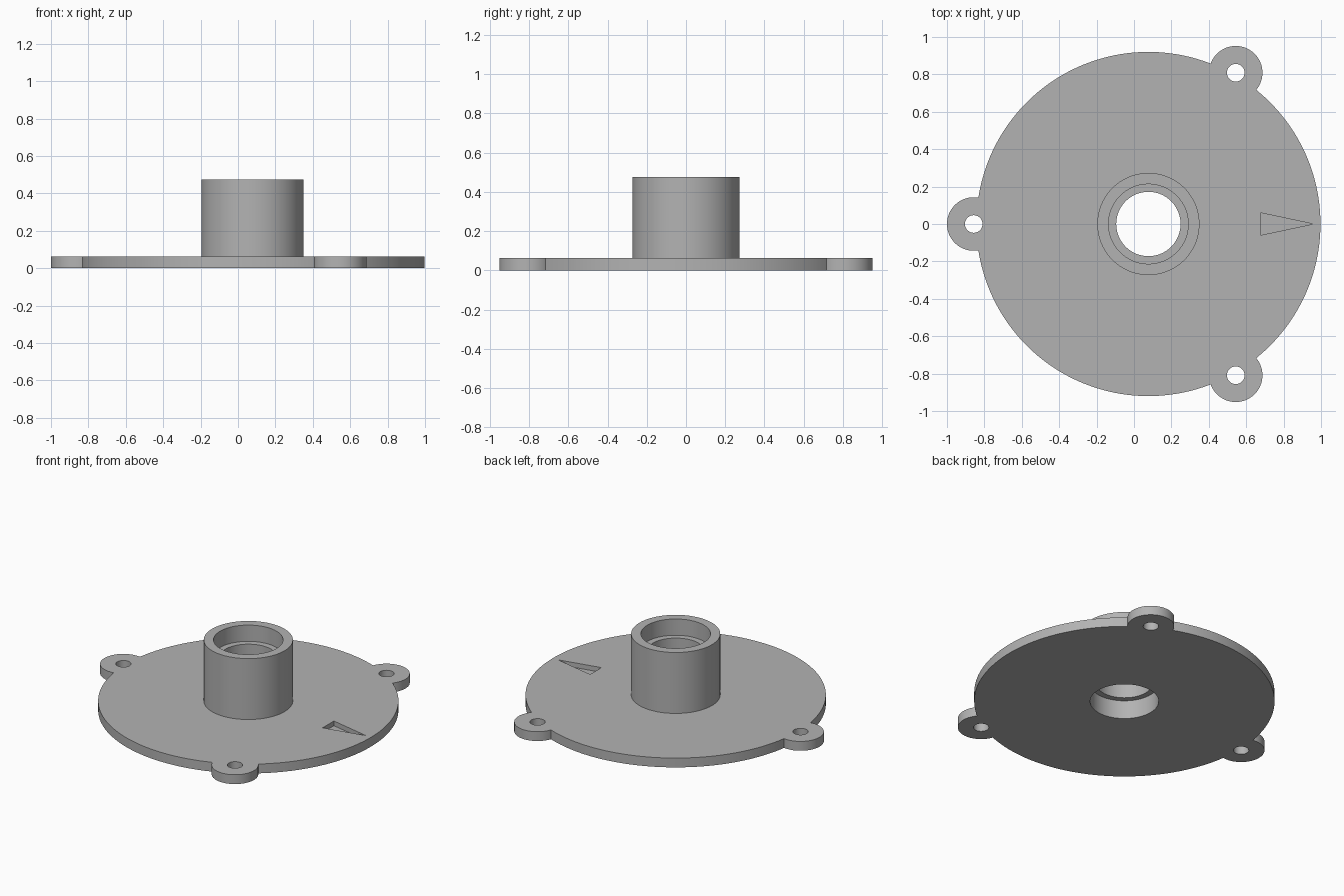
import bpy, bmesh
from math import radians, cos, sin

CX = 0.077          # axis of the disc and hub
PLATE_H = 0.063
TOP = 0.475
EAR_DIST = 0.934

if "Cube" in bpy.data.objects:
    bpy.data.objects.remove(bpy.data.objects["Cube"], do_unlink=True)

grey = bpy.data.materials.new("plain grey")
grey.use_nodes = True
grey.diffuse_color = (0.45, 0.45, 0.45, 1)
grey.node_tree.nodes["Principled BSDF"].inputs["Base Color"].default_value = (0.45, 0.45, 0.45, 1)


def cylinder(name, r, z0, z1, x=CX, y=0.0, sides=128):
    bpy.ops.mesh.primitive_cylinder_add(vertices=sides, radius=r, depth=z1 - z0,
                                        location=(x, y, (z0 + z1) / 2))
    ob = bpy.context.object
    ob.name = name
    ob.data.materials.append(grey)
    return ob


def prism(name, outline, z0, z1):
    bm = bmesh.new()
    face = bm.faces.new([bm.verts.new((x, y, z0)) for x, y in outline])
    up = bmesh.ops.extrude_face_region(bm, geom=[face])["geom"]
    bmesh.ops.translate(bm, vec=(0, 0, z1 - z0),
                        verts=[v for v in up if isinstance(v, bmesh.types.BMVert)])
    bmesh.ops.recalc_face_normals(bm, faces=bm.faces)
    mesh = bpy.data.meshes.new(name)
    bm.to_mesh(mesh)
    bm.free()
    mesh.materials.append(grey)
    ob = bpy.data.objects.new(name, mesh)
    bpy.context.collection.objects.link(ob)
    return ob


def combine(target, tool, operation):
    mod = target.modifiers.new(operation.lower(), 'BOOLEAN')
    mod.operation = operation
    mod.solver = 'EXACT'
    mod.object = tool
    bpy.context.view_layer.objects.active = target
    bpy.ops.object.modifier_apply(modifier=mod.name)
    bpy.data.objects.remove(tool, do_unlink=True)


# Round plate with the hub standing on it
flange = cylinder("flange_with_hub", 0.92, 0, PLATE_H, sides=192)
combine(flange, cylinder("hub", 0.273, 0.02, TOP), 'UNION')

# Three mounting ears, each with a screw hole
ears = [(CX + EAR_DIST * cos(radians(a)), EAR_DIST * sin(radians(a))) for a in (60, 180, 300)]
for x, y in ears:
    combine(flange, cylinder("ear", 0.143, 0, PLATE_H, x, y, 64), 'UNION')
for x, y in ears:
    combine(flange, cylinder("screw_hole", 0.047, -0.1, 0.2, x, y, 48), 'DIFFERENCE')

# Stepped bore: wide at both ends, with a narrower seat between
for r, z0, z1 in ((0.172, -0.1, 0.6), (0.213, 0.365, 0.6), (0.21, -0.1, 0.125)):
    combine(flange, cylinder("bore", r, z0, z1), 'DIFFERENCE')

# Engraved arrow pointing outwards
arrow = [(0.675, -0.06), (0.957, 0), (0.675, 0.06)]
combine(flange, prism("arrow_recess", arrow, PLATE_H - 0.032, 0.2), 'DIFFERENCE')

bpy.ops.object.select_all(action='DESELECT')
flange.select_set(True)
bpy.context.view_layer.objects.active = flange
bpy.ops.object.shade_smooth_by_angle(angle=radians(30))
